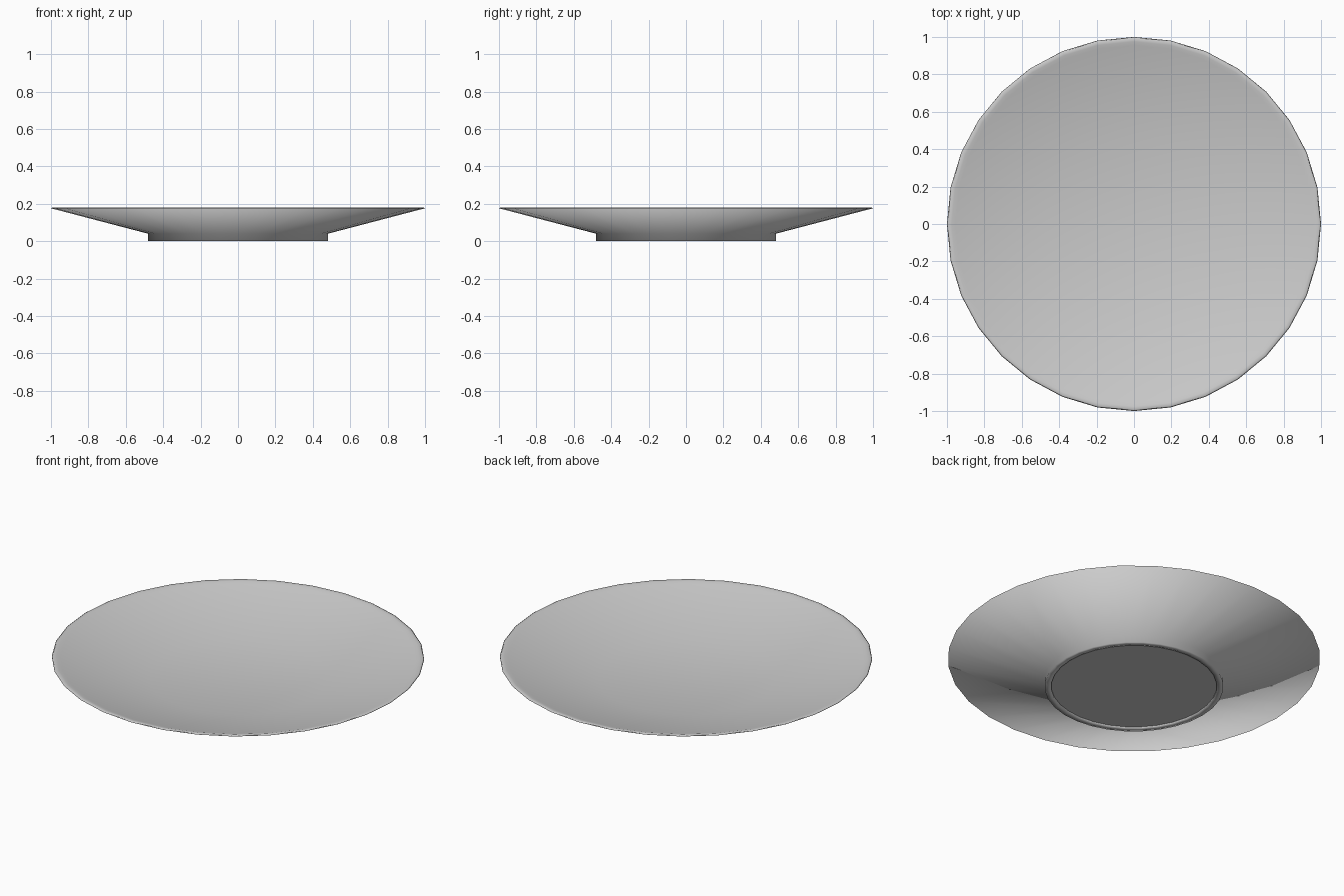
import bpy, bmesh, math

if "Cube" in bpy.data.objects:
    bpy.data.objects.remove(bpy.data.objects["Cube"])

SIDES = 32

# Plate cross-section (radius, height): underside, foot, rim, then well
profile = [(0.445, 0.008), (0.445, 0.0), (0.48, 0.0), (0.48, 0.04),
           (1.0, 0.176), (0.993, 0.18), (0.975, 0.178),
           (0.955, 0.172), (0.48, 0.06)]

bm = bmesh.new()
rings = []
for r, z in profile:
    rings.append([bm.verts.new((r * math.cos(2 * math.pi * i / SIDES),
                                r * math.sin(2 * math.pi * i / SIDES), z))
                  for i in range(SIDES)])

# Lathe walls
for a, b in zip(rings, rings[1:]):
    for i in range(SIDES):
        j = (i + 1) % SIDES
        bm.faces.new((a[i], a[j], b[j], b[i]))

# Base and well floor
base = bm.faces.new(rings[0][::-1])
bm.faces.new(rings[-1])
bmesh.ops.recalc_face_normals(bm, faces=bm.faces[:])

# Smooth body with a crisp base disc
for f in bm.faces:
    f.smooth = True
base.smooth = False
for e in base.edges:
    e.smooth = False

mesh = bpy.data.meshes.new("plate")
bm.to_mesh(mesh)
bm.free()
plate = bpy.data.objects.new("plate", mesh)
bpy.context.collection.objects.link(plate)
